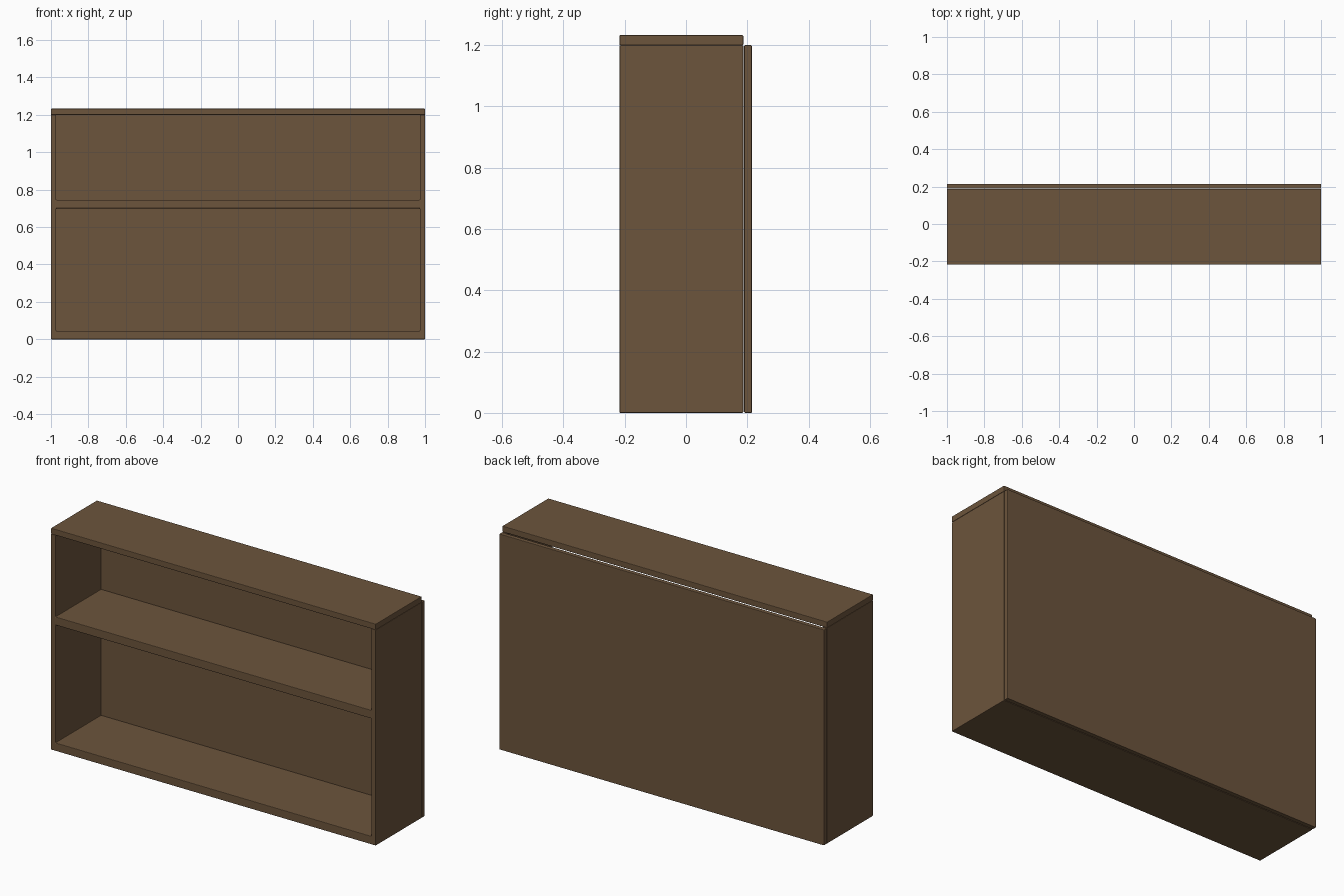
import bpy
import bmesh

cube = bpy.data.objects.get("Cube")
if cube:
    bpy.data.objects.remove(cube, do_unlink=True)

# Single brown wood colour
wood = bpy.data.materials.new("brown wood")
wood.use_nodes = True
COLOUR = (0.15, 0.089, 0.045, 1.0)
wood.diffuse_color = COLOUR
wood.node_tree.nodes["Principled BSDF"].inputs["Base Color"].default_value = COLOUR

FRONT, REAR, BACK = -0.217, 0.187, 0.215
HEIGHT, TOP = 1.2, 1.233


def finish(name, bm, bevel=0.003):
    """Turn a bmesh into a wooden object with slightly eased edges."""
    bmesh.ops.recalc_face_normals(bm, faces=bm.faces)
    mesh = bpy.data.meshes.new(name)
    bm.to_mesh(mesh)
    bm.free()
    mesh.materials.append(wood)
    obj = bpy.data.objects.new(name, mesh)
    bpy.context.collection.objects.link(obj)
    mod = obj.modifiers.new("eased edges", 'BEVEL')
    mod.width = bevel
    mod.segments = 2
    mod.limit_method = 'ANGLE'
    return obj


def board(name, low, high):
    bm = bmesh.new()
    bmesh.ops.create_cube(bm, size=1)
    for v in bm.verts:
        v.co = [(a + b) / 2 + c * (b - a) for a, b, c in zip(low, high, v.co)]
    return finish(name, bm)


# Carcass: sides, bottom and middle shelf as one frame, open at front and top
xs = [-1, -0.972, 0.972, 1]
zs = [0, 0.045, 0.70, 0.746, HEIGHT]
bm = bmesh.new()
grid = [[bm.verts.new((x, FRONT, z)) for x in xs] for z in zs]
for row in range(4):
    for col in range(3):
        if col != 1 or row in (0, 2):
            bm.faces.new((grid[row][col], grid[row][col + 1],
                          grid[row + 1][col + 1], grid[row + 1][col]))
ext = bmesh.ops.extrude_face_region(bm, geom=bm.faces[:], use_keep_orig=True)
moved = [g for g in ext["geom"] if isinstance(g, bmesh.types.BMVert)]
bmesh.ops.translate(bm, verts=moved, vec=(0, REAR - FRONT, 0))
finish("shelf_frame", bm)

# Top board and the back panel, which stands a hair behind the frame
board("top_board", (-1, FRONT, HEIGHT), (1, REAR, TOP))
board("back_panel", (-1, REAR + 0.003, 0), (1, BACK, HEIGHT))
